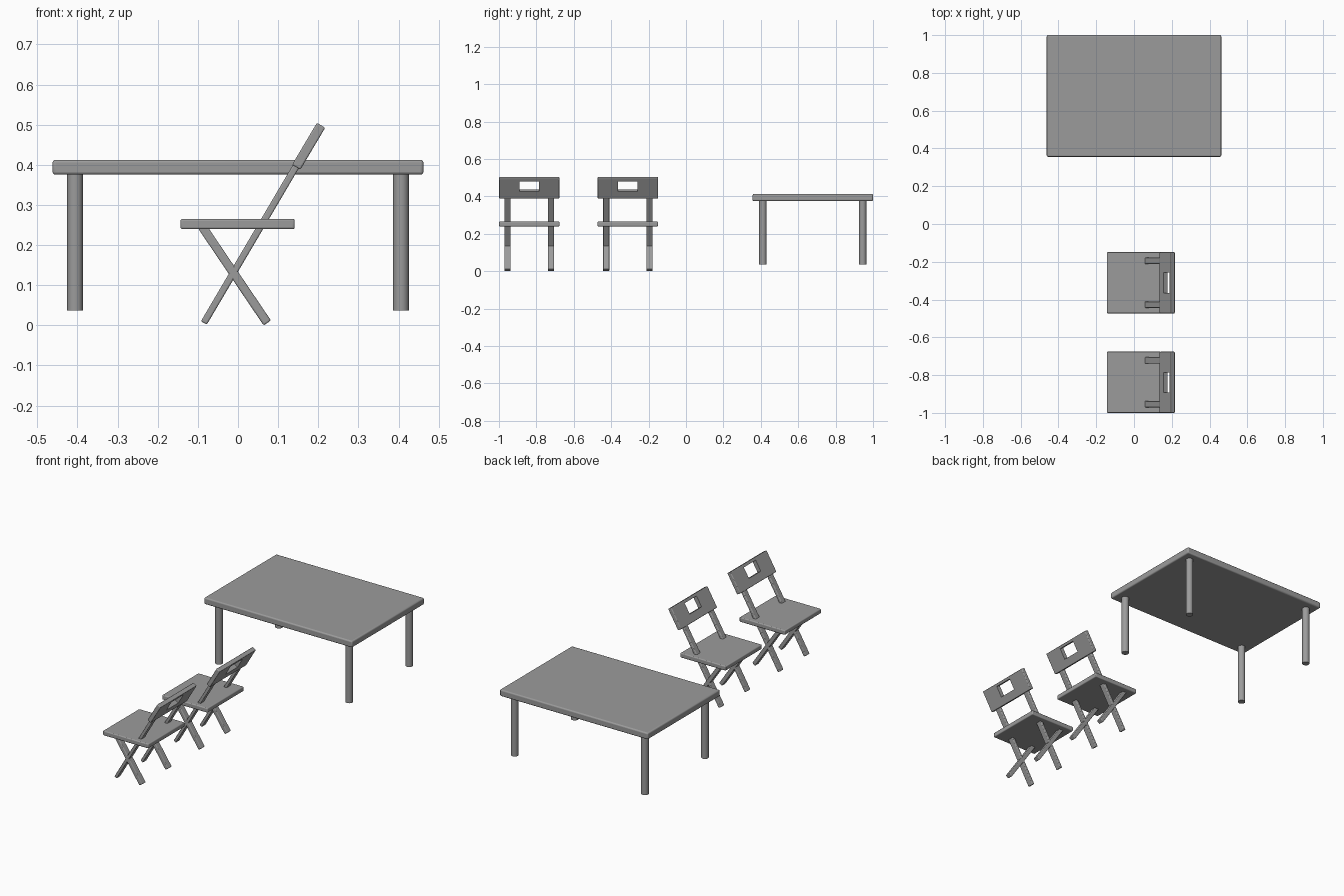
import bpy
import math
from mathutils import Vector

if "Cube" in bpy.data.objects:
    bpy.data.objects.remove(bpy.data.objects["Cube"], do_unlink=True)

# Single plain grey finish
GREY = (0.33, 0.33, 0.33, 1)
grey = bpy.data.materials.new("plain grey")
grey.use_nodes = True
grey.diffuse_color = GREY
grey.node_tree.nodes["Principled BSDF"].inputs["Base Color"].default_value = GREY


def finish(ob, name, bevel, segments=3):
    """Name, colour, round the edges and shade a part."""
    ob.name = name
    ob.data.materials.append(grey)
    if bevel:
        mod = ob.modifiers.new("rounded edges", "BEVEL")
        mod.width, mod.segments = bevel, segments
        mod.limit_method = "ANGLE"
    bpy.ops.object.shade_smooth_by_angle(angle=math.radians(35))
    return ob


def box(name, center, size, bevel, tilt=0):
    bpy.ops.mesh.primitive_cube_add(size=1)
    ob = bpy.context.object
    ob.scale = size
    bpy.ops.object.transform_apply(location=False, rotation=False, scale=True)
    ob.location = center
    ob.rotation_euler.y = tilt
    return finish(ob, name, bevel)


def slat(name, start, end, y, depth, width, bevel):
    """Bar running between two (x, z) points at a fixed y."""
    a, b = Vector((start[0], y, start[1])), Vector((end[0], y, end[1]))
    d = b - a
    return box(name, (a + b) / 2, (depth, width, d.length), bevel,
               math.atan2(d.x, d.z))


# Table
TABLE_Y = 0.678
box("table_top", (0, TABLE_Y, 0.394), (0.924, 0.644, 0.037), 0.007)
for sx in (-1, 1):
    for sy in (-1, 1):
        bpy.ops.mesh.primitive_cylinder_add(
            vertices=32, radius=0.0195, depth=0.345,
            location=(sx * 0.406, TABLE_Y + sy * 0.267, 0.2095))
        finish(bpy.context.object, "table_leg", 0)


def chair(y):
    box("seat", (-0.001, y, 0.2525), (0.284, 0.324, 0.026), 0.005)
    for side in (-1, 1):
        leg_y = y + side * 0.116
        slat("back_post", (-0.085, 0.006), (0.148, 0.402), leg_y, 0.017, 0.034, 0.004)
        slat("front_leg", (-0.09, 0.247), (0.073, 0.006), leg_y, 0.022, 0.034, 0.004)

    # Backrest frame around the hand hole, in the panel's own plane
    low, high = Vector((0.145, 0, 0.394)), Vector((0.207, 0, 0.4985))
    panel = slat("backrest", (low.x, low.z), (high.x, high.z), y, 0.024, 0.324, 0.004)
    up = (high - low).normalized()
    hole = low.lerp(high, 0.62)
    cutter = box("hand_hole_cutter", hole + Vector((0, y, 0)),
                 (0.1, 0.106, 0.062), 0, math.atan2(up.x, up.z))
    cutter.hide_render = True
    cutter.hide_viewport = True
    cut = panel.modifiers.new("hand hole", "BOOLEAN")
    cut.object, cut.operation, cut.solver = cutter, "DIFFERENCE", "EXACT"


for chair_y in (-0.838, -0.311):
    chair(chair_y)
